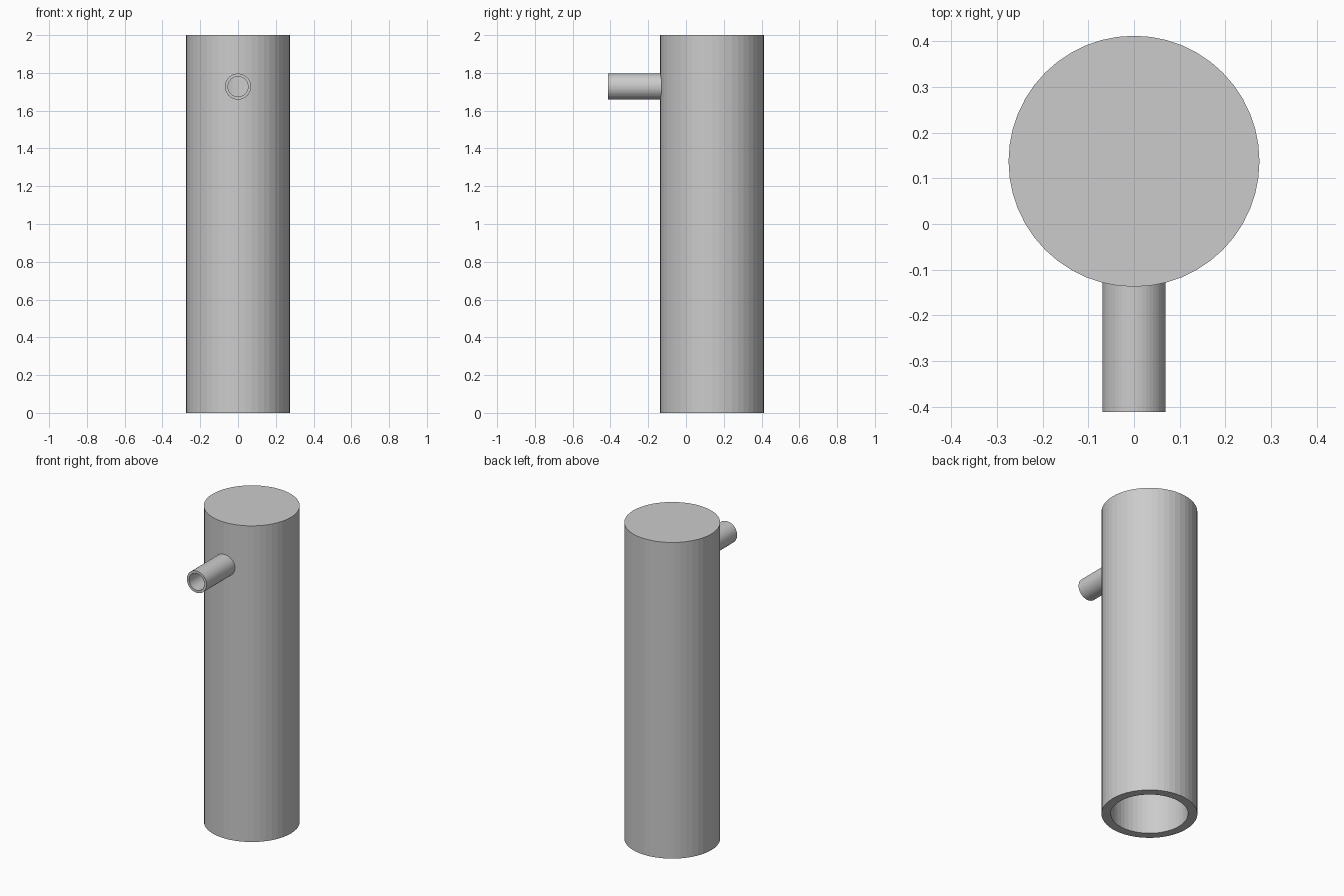
import bpy
from math import pi

if "Cube" in bpy.data.objects:
    bpy.data.objects.remove(bpy.data.objects["Cube"])

BODY_Y, SPOUT_Z = 0.1375, 1.7275


def cylinder(name, radius, depth, location, sides, rot_x=0.0):
    bpy.ops.mesh.primitive_cylinder_add(vertices=sides, radius=radius, depth=depth,
                                        location=location, rotation=(rot_x, 0, 0))
    obj = bpy.context.object
    obj.name = name
    return obj


def boolean(target, other, operation):
    mod = target.modifiers.new(operation.lower(), 'BOOLEAN')
    mod.operation, mod.object, mod.solver = operation, other, 'EXACT'
    bpy.context.view_layer.objects.active = target
    bpy.ops.object.modifier_apply(modifier=mod.name)
    bpy.data.objects.remove(other, do_unlink=True)


def along_y(name, radius, y0, y1):
    return cylinder(name, radius, y1 - y0, (0, (y0 + y1) / 2, SPOUT_Z), 48, pi / 2)


# Upright body with the spout fused to its front
body = cylinder("pipe_body", 0.275, 2.0, (0, BODY_Y, 1.0), 48)
boolean(body, along_y("spout", 0.069, -0.4125, 0.0), 'UNION')

# Hollow inside: open at the bottom, closed at the top
z0, z1 = -0.1, 1.945
boolean(body, cylinder("body_bore", 0.222, z1 - z0, (0, BODY_Y, (z0 + z1) / 2), 48),
        'DIFFERENCE')

# Spout bore opening into the hollow body
boolean(body, along_y("spout_bore", 0.053, -0.5, BODY_Y), 'DIFFERENCE')
